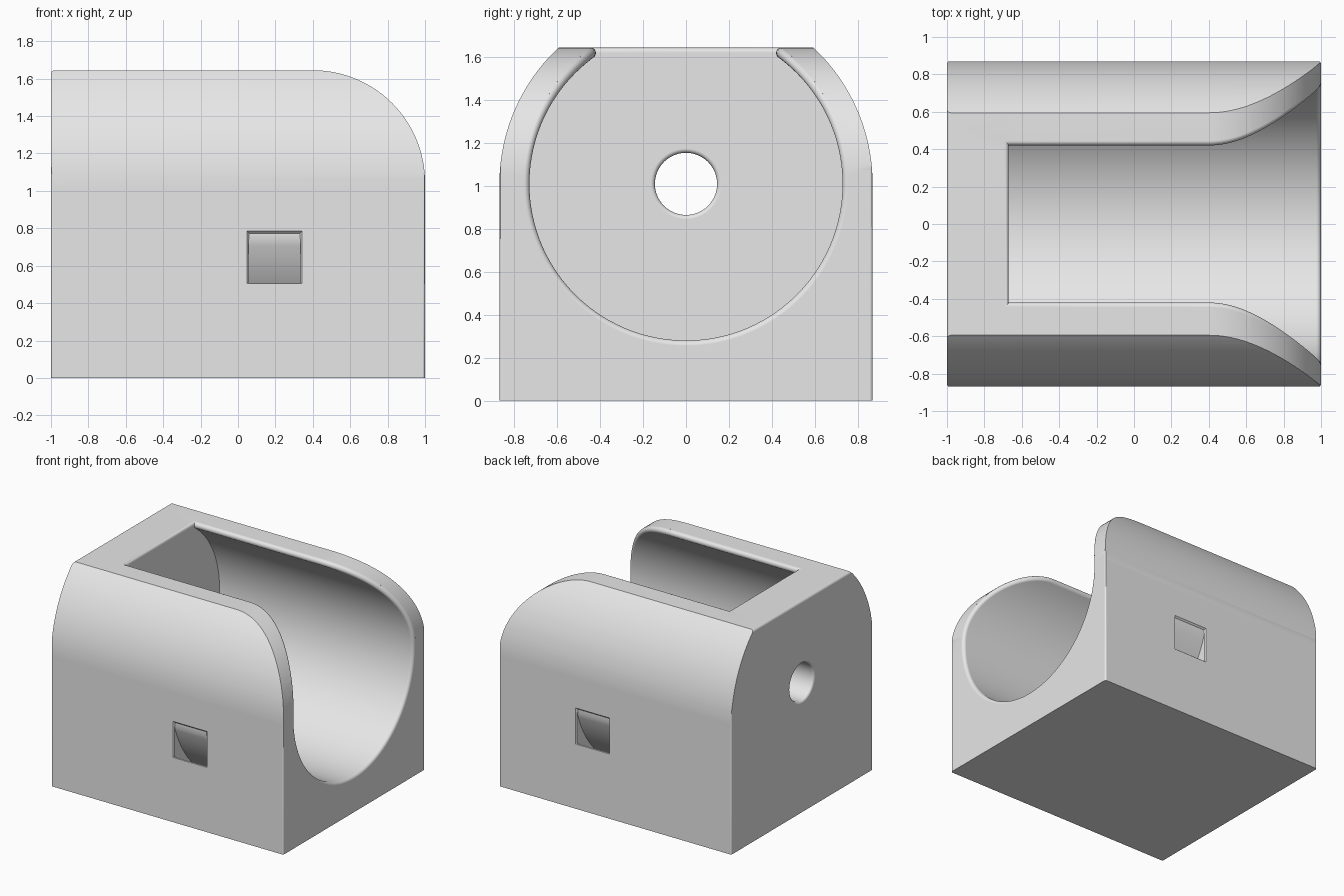
import bpy, bmesh, math
from mathutils import Vector

old = bpy.data.objects.get("Cube")
if old:
    bpy.data.objects.remove(old, do_unlink=True)

ZC = 1.01              # height of the bore axis
TOP = 1.645            # flat top
HALF = 0.87            # half width and outer shell radius
BORE, LIP = 0.73, 0.025
WALL = -0.67           # inner face of the end wall
NOSE = 0.6             # radius of the swept front top corner

grey = bpy.data.materials.new("plain_grey")
grey.use_nodes = True
grey.diffuse_color = (0.8, 0.8, 0.8, 1)
grey.node_tree.nodes["Principled BSDF"].inputs["Base Color"].default_value = (0.8, 0.8, 0.8, 1)


def finish(name, bm):
    bmesh.ops.remove_doubles(bm, verts=bm.verts[:], dist=1e-5)
    bmesh.ops.recalc_face_normals(bm, faces=bm.faces[:])
    mesh = bpy.data.meshes.new(name)
    bm.to_mesh(mesh)
    bm.free()
    mesh.materials.append(grey)
    ob = bpy.data.objects.new(name, mesh)
    bpy.context.collection.objects.link(ob)
    return ob


def arc(cx, cy, r, a0, a1, n):
    angles = [math.radians(a0 + (a1 - a0) * i / n) for i in range(n + 1)]
    return [(cx + r * math.cos(a), cy + r * math.sin(a)) for a in angles]


def prism(name, pts, place, lo, hi):
    bm = bmesh.new()
    rings = [[bm.verts.new(place(u, v, w)) for u, v in pts] for w in (lo, hi)]
    for ring in rings:
        bm.faces.new(ring)
    for i in range(len(pts)):
        j = (i + 1) % len(pts)
        bm.faces.new((rings[0][i], rings[0][j], rings[1][j], rings[1][i]))
    return finish(name, bm)


def lathe(name, profile, n, closed):
    # profile of (x, radius) points turned about the bore axis
    bm = bmesh.new()
    rings = []
    for i in range(n):
        a = 2 * math.pi * i / n
        rings.append([bm.verts.new((x, r * math.sin(a), ZC + r * math.cos(a))) for x, r in profile])
    m = len(profile)
    for i in range(n):
        p, q = rings[i], rings[(i + 1) % n]
        for k in range(m if closed else m - 1):
            bm.faces.new((p[k], p[(k + 1) % m], q[(k + 1) % m], q[k]))
    if not closed:
        bm.faces.new([r[0] for r in rings])
        bm.faces.new([r[-1] for r in rings])
    return finish(name, bm)


def boolean(target, tool, operation):
    mod = target.modifiers.new("cut", "BOOLEAN")
    mod.operation, mod.solver, mod.object = operation, "EXACT", tool
    bpy.context.view_layer.objects.active = target
    bpy.ops.object.modifier_apply(modifier=mod.name)
    bpy.data.objects.remove(tool, do_unlink=True)


# Housing: end profile, side profile and rounded plan intersected
end = math.degrees(math.asin((TOP - ZC) / HALF))
section = ([(-HALF, 0), (HALF, 0)] + arc(0, ZC, HALF, 0, end, 20)
           + arc(0, ZC, HALF, 180 - end, 180, 20))
housing = prism("housing", section, lambda u, v, w: (w, u, v), -1.1, 1.1)
side = ([(-1, -0.1), (1, -0.1)] + arc(1 - NOSE, TOP - NOSE, NOSE, 0, 90, 32)
        + arc(-0.98, TOP - 0.02, 0.02, 90, 180, 5))
plan = []
for k, (sx, sy) in enumerate(((1, 1), (-1, 1), (-1, -1), (1, -1))):
    plan += arc(sx * 0.985, sy * (HALF - 0.0145), 0.015, 90 * k, 90 * k + 90, 5)
boolean(housing, prism("side_tool", side, lambda u, v, w: (u, w, v), -1, 1), "INTERSECT")
boolean(housing, prism("plan_tool", plan, lambda u, v, w: (u, v, w), 0, 2), "INTERSECT")


# Bore with a rolled lip that follows the top, the nose and the front face
def lip_column(x, z, theta, normal, back_wall=False):
    radial = Vector((0, math.sin(theta), math.cos(theta)))
    centre = Vector((x, (BORE + LIP) * radial.y, z))
    start = Vector((WALL, BORE * radial.y, ZC + BORE * radial.z))
    rolled = [centre + LIP * (-radial).slerp(normal, i / 8) for i in range(9)]
    column = [start] + rolled + [rolled[-1] + normal * 0.2]
    if back_wall:
        for p in column:
            t = min(max(p.z - (TOP - 0.02), 0), 0.02)
            p.x = WALL - 0.02 + math.sqrt(max(0.02 ** 2 - t * t, 0))
    return column


def theta_at(z):
    return math.acos((z - ZC) / (BORE + LIP))


up, front = Vector((0, 0, 1)), Vector((1, 0, 0))
half = [lip_column(WALL, TOP - LIP, theta_at(TOP - LIP), up, True)]
for x, z in reversed(arc(1 - NOSE, TOP - NOSE, NOSE - LIP, 0, 90, 28)):
    normal = Vector((x - 1 + NOSE, 0, z - TOP + NOSE)).normalized()
    half.append(lip_column(x, z, theta_at(z), normal))
first = theta_at(TOP - NOSE)
for i in range(1, 33):
    a = first + (math.pi - first) * i / 32
    half.append(lip_column(1 - LIP, ZC + (BORE + LIP) * math.cos(a), a, front))
for p in half[-1]:
    p.y = 0
columns = half + [[Vector((p.x, -p.y, p.z)) for p in c] for c in half[-2::-1]]

bm = bmesh.new()
grid = [[bm.verts.new(p) for p in c] for c in columns]
n = len(grid)
for i in range(n):
    p, q = grid[i], grid[(i + 1) % n]
    for k in range(len(p) - 1):
        bm.faces.new((p[k], p[k + 1], q[k + 1], q[k]))
bm.faces.new([c[0] for c in grid])
for i in range(len(half) - 1):
    ids = dict.fromkeys((i, i + 1, n - 2 - i, n - 1 - i))
    bm.faces.new([grid[j][-1] for j in ids])
boolean(housing, finish("bore_tool", bm), "DIFFERENCE")

# Round hole through the end wall, rolled at both mouths
R = 0.02
outer = [(x, r) for x, r in arc(-1 + R, 0.145 + R, R, 180, 270, 5)]
inner = [(x, r) for x, r in arc(WALL - R, 0.145 + R, R, 270, 360, 5)]
hole = [(-1.1, 0.165)] + outer + inner + [(WALL + 0.1, 0.165)]
boolean(housing, lathe("hole_tool", hole, 48, False), "DIFFERENCE")

# Curved strap channel passing under the bore, opening in a window on each side
channel = [(0.055, 0.9), (0.335, 0.9), (0.335, 1.0), (0.055, 1.0)]
boolean(housing, lathe("channel_tool", channel, 128, True), "DIFFERENCE")

# Small flare around each window
for s in (-1, 1):
    bm = bmesh.new()
    bmesh.ops.create_cube(bm, size=1)
    for v in bm.verts:
        grow = 0.012 if v.co.y > 0 else -0.004
        v.co = (0.195 + math.copysign(0.14 + grow, v.co.x),
                s * (0.875 if v.co.y > 0 else 0.858),
                0.644 + math.copysign(0.133 + grow, v.co.z))
    boolean(housing, finish("flare_tool", bm), "DIFFERENCE")

# Smooth shading with crisp edges
bpy.ops.object.select_all(action="DESELECT")
housing.select_set(True)
bpy.context.view_layer.objects.active = housing
bpy.ops.object.shade_smooth_by_angle(angle=math.radians(30))
weighted = housing.modifiers.new("even_shading", "WEIGHTED_NORMAL")
weighted.keep_sharp = True
